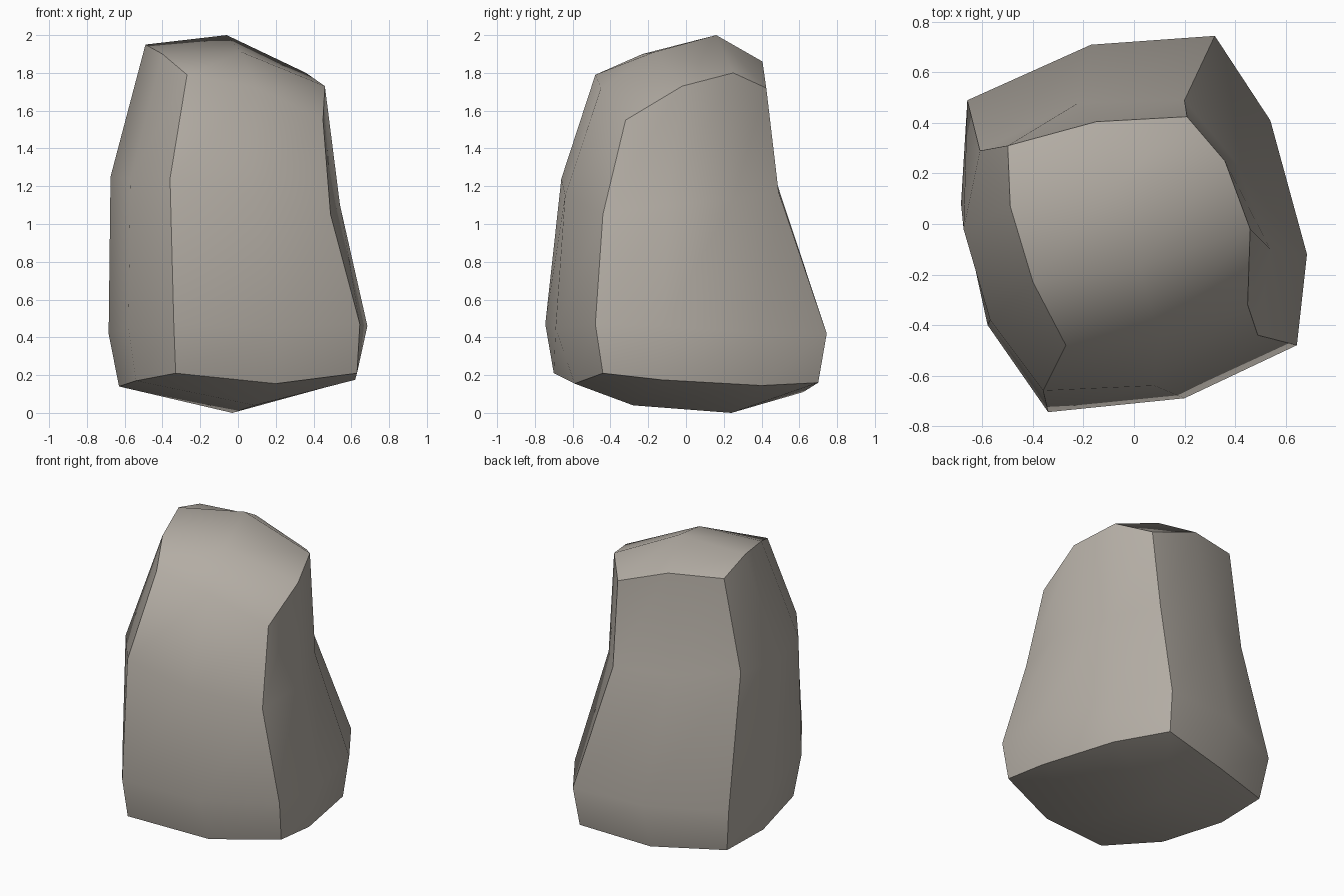
import bpy, bmesh

if "Cube" in bpy.data.objects:
    bpy.data.objects.remove(bpy.data.objects["Cube"])

# Stone colour
stone = bpy.data.materials.new("warm grey stone")
stone.diffuse_color = (0.45, 0.415, 0.37, 1)
stone.use_nodes = True
stone.node_tree.nodes["Principled BSDF"].inputs["Base Color"].default_value = stone.diffuse_color

# Rings around the boulder: front-left, front, front-right, two on the right,
# back-right, back, back-left, two on the left
ring_bottom = [(-.33, -.70, .21), (.20, -.59, .155), (.63, -.44, .21), (.62, -.13, .175), (.50, .40, .145),
               (.30, .70, .16), (-.17, .62, .11), (-.62, .45, .14), (-.63, .08, .14), (-.54, -.37, .17)]
ring_low = [(-.34, -.745, .47), (.20, -.69, .45), (.645, -.48, .47), (.685, -.12, .46), (.54, .41, .42),
            (.32, .745, .42), (-.17, .71, .42), (-.66, .49, .42), (-.685, .08, .42), (-.58, -.40, .45)]
ring_mid = [(-.36, -.66, 1.24), (.08, -.64, 1.15), (.49, -.44, 1.05), (.54, -.10, 1.10), (.40, .25, 1.13),
            (.20, .49, 1.17), (-.22, .48, 1.22), (-.61, .29, 1.27), (-.675, -.02, 1.25), (-.57, -.38, 1.24)]
ring_top = [(-.27, -.48, 1.79), (.10, -.45, 1.72), (.45, -.32, 1.55), (.46, -.02, 1.73), (.36, .25, 1.80),
            (.21, .425, 1.72), (-.15, .405, 1.86), (-.50, .31, 1.88), (-.49, .07, 1.95), (-.40, -.23, 1.90)]

bm = bmesh.new()
rings = [[bm.verts.new(p) for p in r] for r in (ring_bottom, ring_low, ring_mid, ring_top)]

# Sides
for lo, hi in zip(rings, rings[1:]):
    for i in range(10):
        j = (i + 1) % 10
        bm.faces.new((lo[i], lo[j], hi[j], hi[i]))


# Caps: two inner points each
def cap(r, front, back):
    rows = [(r[0], r[1], r[2]), (r[9], front, r[3]), (r[8], back, r[4]), (r[7], r[6], r[5])]
    for a, b in zip(rows, rows[1:]):
        for k in range(2):
            bm.faces.new((a[k], a[k + 1], b[k + 1], b[k]))


cap(rings[3], bm.verts.new((.02, -.17, 1.91)), bm.verts.new((-.06, .16, 2.0)))
cap(rings[0], bm.verts.new((.09, -.28, .04)), bm.verts.new((-.03, .24, 0)))
bmesh.ops.recalc_face_normals(bm, faces=bm.faces)
for f in bm.faces:
    f.smooth = True

# Sharp creases: four corner columns, bottom rim, top rim except over the front
for c in (0, 2, 5, 7):
    for lo, hi in zip(rings, rings[1:]):
        bm.edges.get((lo[c], hi[c])).smooth = False
for i in range(10):
    j = (i + 1) % 10
    bm.edges.get((rings[0][i], rings[0][j])).smooth = False
    if i > 1:
        bm.edges.get((rings[3][i], rings[3][j])).smooth = False

mesh = bpy.data.meshes.new("boulder")
bm.to_mesh(mesh)
bm.free()
mesh.materials.append(stone)
bpy.context.collection.objects.link(bpy.data.objects.new("boulder", mesh))
